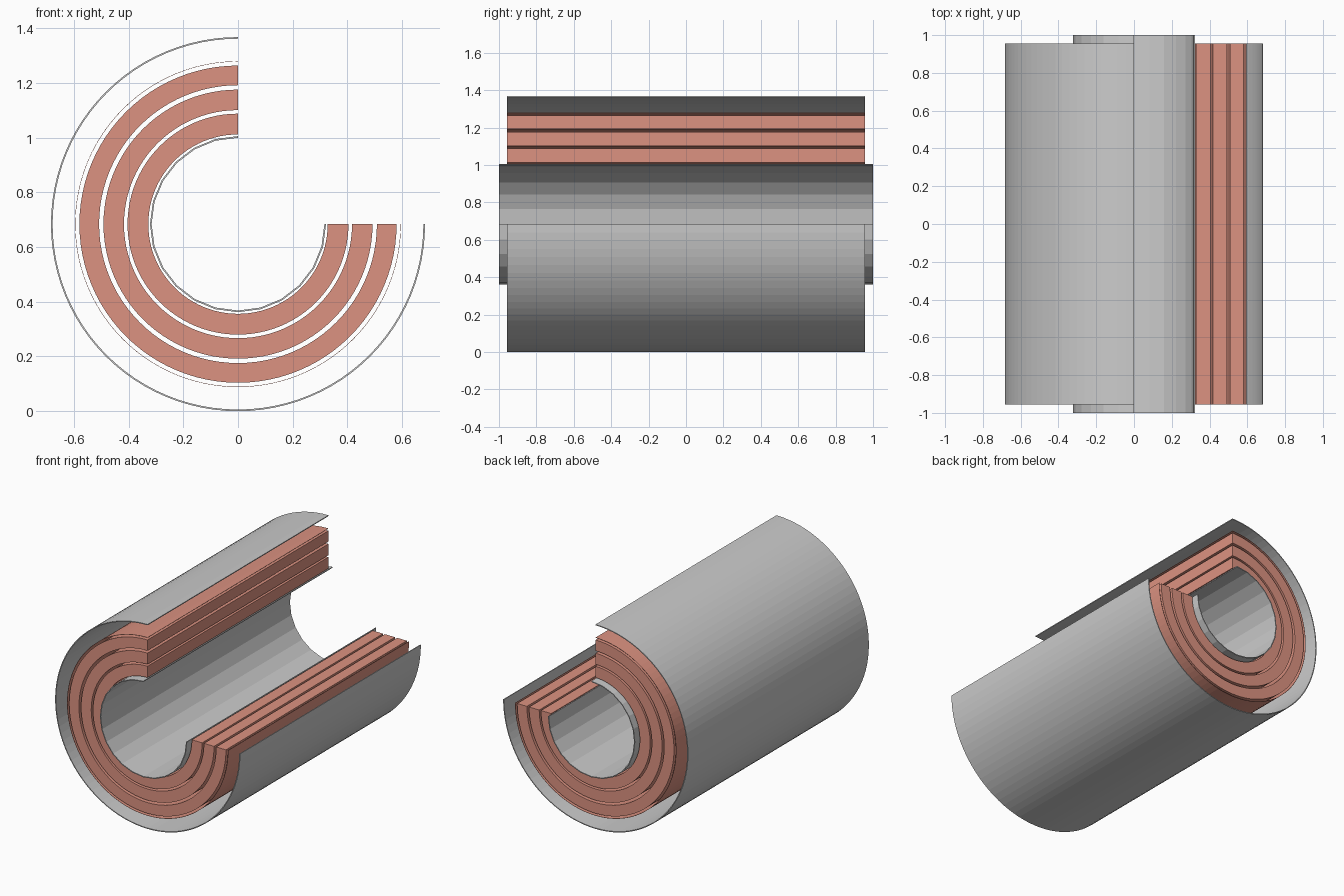
import bpy, bmesh
from math import sin, cos, pi

if "Cube" in bpy.data.objects:
    bpy.data.objects.remove(bpy.data.objects["Cube"])

CZ = 0.684                      # height of the common axis
SWEEP, START = 1.5 * pi, 0.5 * pi   # the upper right quarter is cut away

copper = bpy.data.materials.new("salmon")
copper.diffuse_color = (0.72, 0.29, 0.22, 1)
copper.use_nodes = True
copper.node_tree.nodes["Principled BSDF"].inputs["Base Color"].default_value = copper.diffuse_color


def open_tube(name, r_in, r_out, half_len, steps, mat=None):
    """Three-quarter tube along y: a rectangle section swept round the axis."""
    bm = bmesh.new()
    section = [(r_in, -half_len), (r_out, -half_len), (r_out, half_len), (r_in, half_len)]
    rings = []
    for i in range(steps + 1):
        a = START + SWEEP * i / steps
        rings.append([bm.verts.new((r * cos(a), y, CZ + r * sin(a))) for r, y in section])
    for a, b in zip(rings, rings[1:]):
        for k in range(4):
            n = (k + 1) % 4
            bm.faces.new((a[k], a[n], b[n], b[k]))
    bm.faces.new(rings[0])
    bm.faces.new(rings[-1])
    bmesh.ops.recalc_face_normals(bm, faces=bm.faces)
    me = bpy.data.meshes.new(name)
    bm.to_mesh(me)
    bm.free()
    if mat:
        me.materials.append(mat)
    ob = bpy.data.objects.new(name, me)
    bpy.context.collection.objects.link(ob)
    return ob


# Faceted inner bore, slightly longer than the rest
open_tube("inner_bore", 0.316, 0.322, 1.0, 18)

# Three concentric coil layers
for i, (r0, r1) in enumerate([(0.328, 0.404), (0.417, 0.492), (0.508, 0.580)]):
    open_tube(f"coil_layer_{i + 1}", r0, r1, 0.956, 72, copper)

# Very thin wrap around the coils
open_tube("coil_wrap", 0.5945, 0.596, 0.956, 72, copper)

# Thin outer casing
open_tube("outer_casing", 0.678, 0.684, 0.956, 72)
